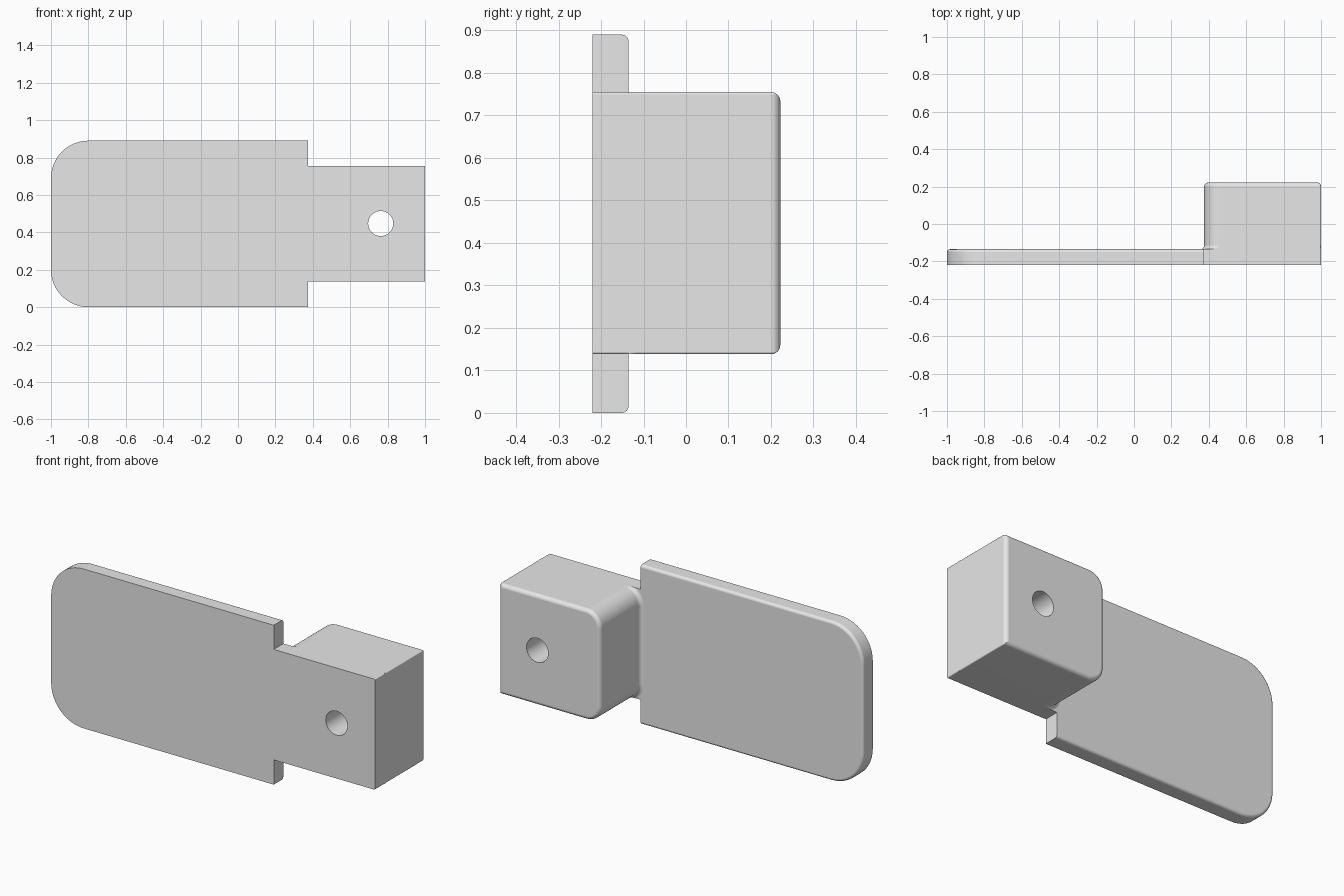
import bpy
import bmesh
from math import cos, sin, pi, radians

cube = bpy.data.objects.get("Cube")
if cube:
    bpy.data.objects.remove(cube, do_unlink=True)

grey = bpy.data.materials.new("light grey")
grey.use_nodes = True
colour = (0.8, 0.8, 0.8, 1)
grey.diffuse_color = colour
grey.node_tree.nodes["Principled BSDF"].inputs["Base Color"].default_value = colour

FRONT, PLATE_BACK, BLOCK_BACK = -0.22, -0.135, 0.222
SHOULDER = 0.375
LOW, HIGH = 0.138, 0.755
STEPS = 6


def outline(x0, x1, z0, z1, r_left, r_right, n=12):
    """Rectangle with separate corner radii on its left and right."""
    pts = []
    corners = ((x1, z1, r_right, -1, -1, 0), (x0, z1, r_left, 1, -1, 1),
               (x0, z0, r_left, 1, 1, 2), (x1, z0, r_right, -1, 1, 3))
    for x, z, r, sx, sz, quarter in corners:
        for i in range(n + 1):
            a = (quarter + i / n) * pi / 2
            pts.append((x + sx * r + r * cos(a), z + sz * r + r * sin(a)))
    return pts


def loft(name, rings):
    """Closed solid through (y, outline) rings from front to back."""
    bm = bmesh.new()
    loops = [[bm.verts.new((x, y, z)) for x, z in pts] for y, pts in rings]
    for a, b in zip(loops, loops[1:]):
        for i in range(len(a)):
            j = (i + 1) % len(a)
            bm.faces.new((a[i], a[j], b[j], b[i]))
    bm.faces.new(loops[0])
    bm.faces.new(loops[-1])
    bmesh.ops.remove_doubles(bm, verts=bm.verts, dist=1e-5)
    bmesh.ops.recalc_face_normals(bm, faces=bm.faces)
    mesh = bpy.data.meshes.new(name)
    bm.to_mesh(mesh)
    bm.free()
    mesh.materials.append(grey)
    obj = bpy.data.objects.new(name, mesh)
    bpy.context.collection.objects.link(obj)
    return obj


def combine(target, tool, operation):
    mod = target.modifiers.new(operation, "BOOLEAN")
    mod.operation = operation
    mod.solver = "EXACT"
    mod.object = tool
    bpy.context.view_layer.objects.active = target
    bpy.ops.object.modifier_apply(modifier=mod.name)
    bpy.data.objects.remove(tool, do_unlink=True)


def quarter_angles():
    return [i / STEPS * pi / 2 for i in range(STEPS + 1)]


# Plate: big rounded end, back rim softened except along the shoulder
def plate_outline(d):
    return outline(-1 + d, SHOULDER, d, 0.89 - d, 0.2 - d, 0)


rim = 0.016
rings = [(FRONT, plate_outline(0))]
for a in quarter_angles():
    rings.append((PLATE_BACK - rim + rim * sin(a), plate_outline(rim * (1 - cos(a)))))
plate = loft("plate_with_block", rings)

# Block: square neck level with the plate, filleted foot, softened back rim
corner, tight, fillet = 0.09, 0.006, 0.022


def foot_outline(d):
    pts = outline(SHOULDER - d, 1, LOW - d, HIGH + d, corner + d, tight + d)
    return [(x, min(max(z, LOW), HIGH)) for x, z in pts]


neck = outline(SHOULDER - 0.05, 1, LOW, HIGH, 0, tight)
rings = [(FRONT, neck), (PLATE_BACK, neck)]
for a in quarter_angles():
    spread = fillet * (1 - sin(a))
    rings.append((PLATE_BACK + fillet * (1 - cos(a)), foot_outline(spread)))
for a in quarter_angles():
    d = fillet * (1 - cos(a))
    rings.append((BLOCK_BACK - fillet + fillet * sin(a),
                  outline(SHOULDER + d, 1 - d, LOW + d, HIGH - d,
                          corner - d, max(tight - d, 0.001))))
block = loft("block", rings)
combine(plate, block, "UNION")

# Round hole through the block
bpy.ops.mesh.primitive_cylinder_add(vertices=48, radius=0.067, depth=1,
                                    location=(0.763, 0, 0.447),
                                    rotation=(pi / 2, 0, 0))
hole = bpy.context.object
hole.name = "hole_cutter"
hole.hide_render = True
hole.data.materials.append(grey)
combine(plate, hole, "DIFFERENCE")

# Smooth rounded rims, crisp flat faces
bpy.ops.object.select_all(action="DESELECT")
plate.select_set(True)
bpy.context.view_layer.objects.active = plate
bpy.ops.object.shade_smooth_by_angle(angle=radians(30))
weighted = plate.modifiers.new("flat faces", "WEIGHTED_NORMAL")
weighted.keep_sharp = True
